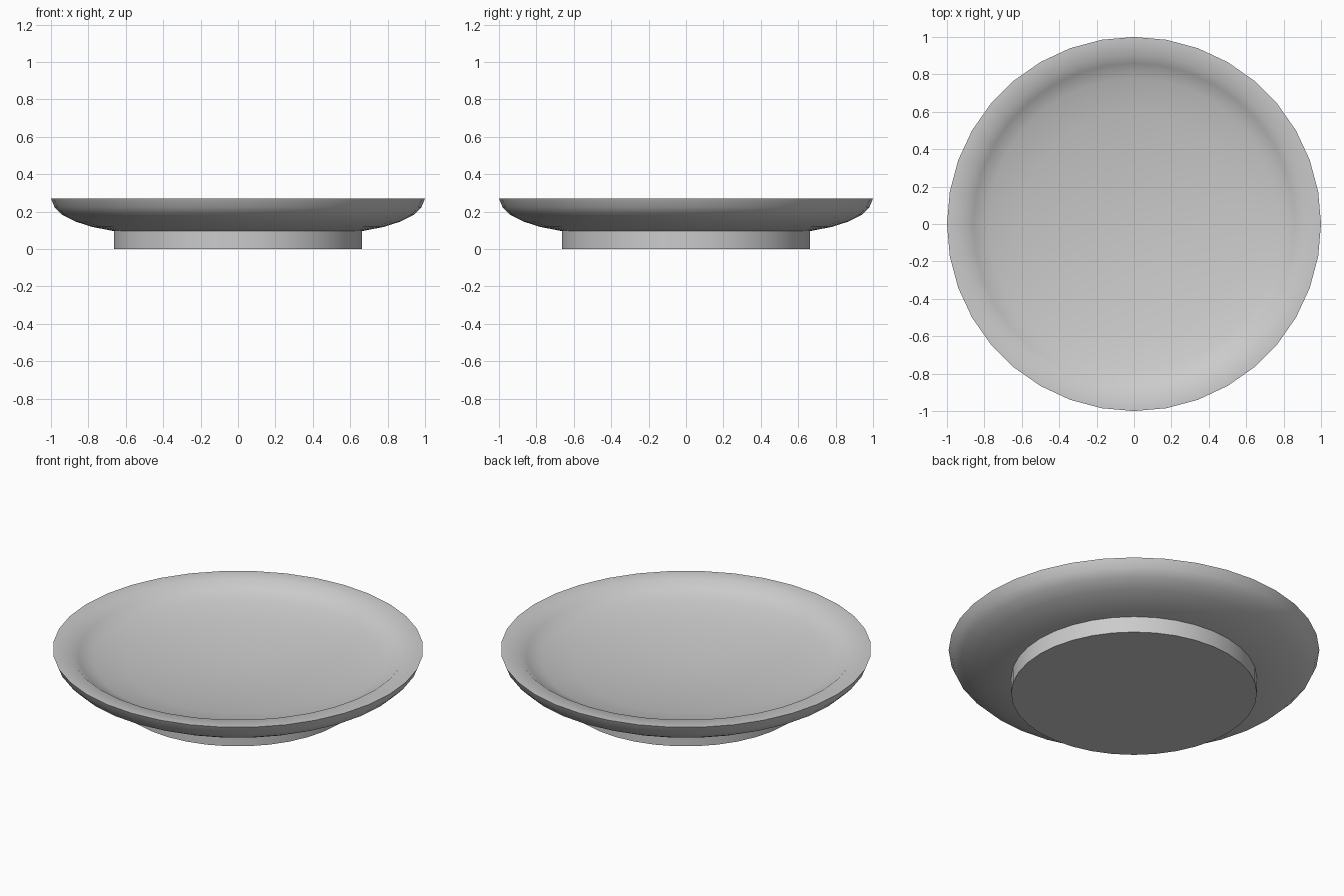
import bpy, bmesh, math

cube = bpy.data.objects.get("Cube")
if cube:
    bpy.data.objects.remove(cube, do_unlink=True)

SIDES = 36
GREY = (0.6, 0.6, 0.6, 1.0)

mat = bpy.data.materials.new("light grey")
mat.use_nodes = True
mat.diffuse_color = GREY
mat.node_tree.nodes["Principled BSDF"].inputs["Base Color"].default_value = GREY


def lathe(name, profile):
    """Turn a radius/height profile around the z axis."""
    bm = bmesh.new()
    verts = [bm.verts.new((r, 0, z)) for r, z in profile]
    edges = [bm.edges.new(pair) for pair in zip(verts, verts[1:])]
    bmesh.ops.spin(bm, geom=verts + edges, cent=(0, 0, 0), axis=(0, 0, 1),
                   angle=math.tau, steps=SIDES, use_merge=True)
    bmesh.ops.remove_doubles(bm, verts=bm.verts, dist=0.0005)
    bmesh.ops.recalc_face_normals(bm, faces=bm.faces)
    mesh = bpy.data.meshes.new(name)
    bm.to_mesh(mesh)
    bm.free()
    mesh.materials.append(mat)
    obj = bpy.data.objects.new(name, mesh)
    bpy.context.collection.objects.link(obj)
    bpy.ops.object.select_all(action='DESELECT')
    obj.select_set(True)
    bpy.context.view_layer.objects.active = obj
    bpy.ops.object.shade_smooth_by_angle(angle=math.radians(45))
    return obj


# Dish: underside, curved outer wall, flat rim, hollow inside
underside = [(0, 0.095), (0.66, 0.095), (0.78, 0.118), (0.87, 0.147),
             (0.94, 0.182), (0.98, 0.222), (1, 0.27)]
hollow = [(0.905, 0.27), (0.86, 0.233), (0.78, 0.202), (0.6, 0.167),
          (0.4, 0.142), (0.2, 0.126), (0, 0.12)]
lathe("dish", underside + hollow)

# Foot: short closed drum below the dish
lathe("foot", [(0, 0), (0.663, 0), (0.663, 0.1), (0, 0.1)])
